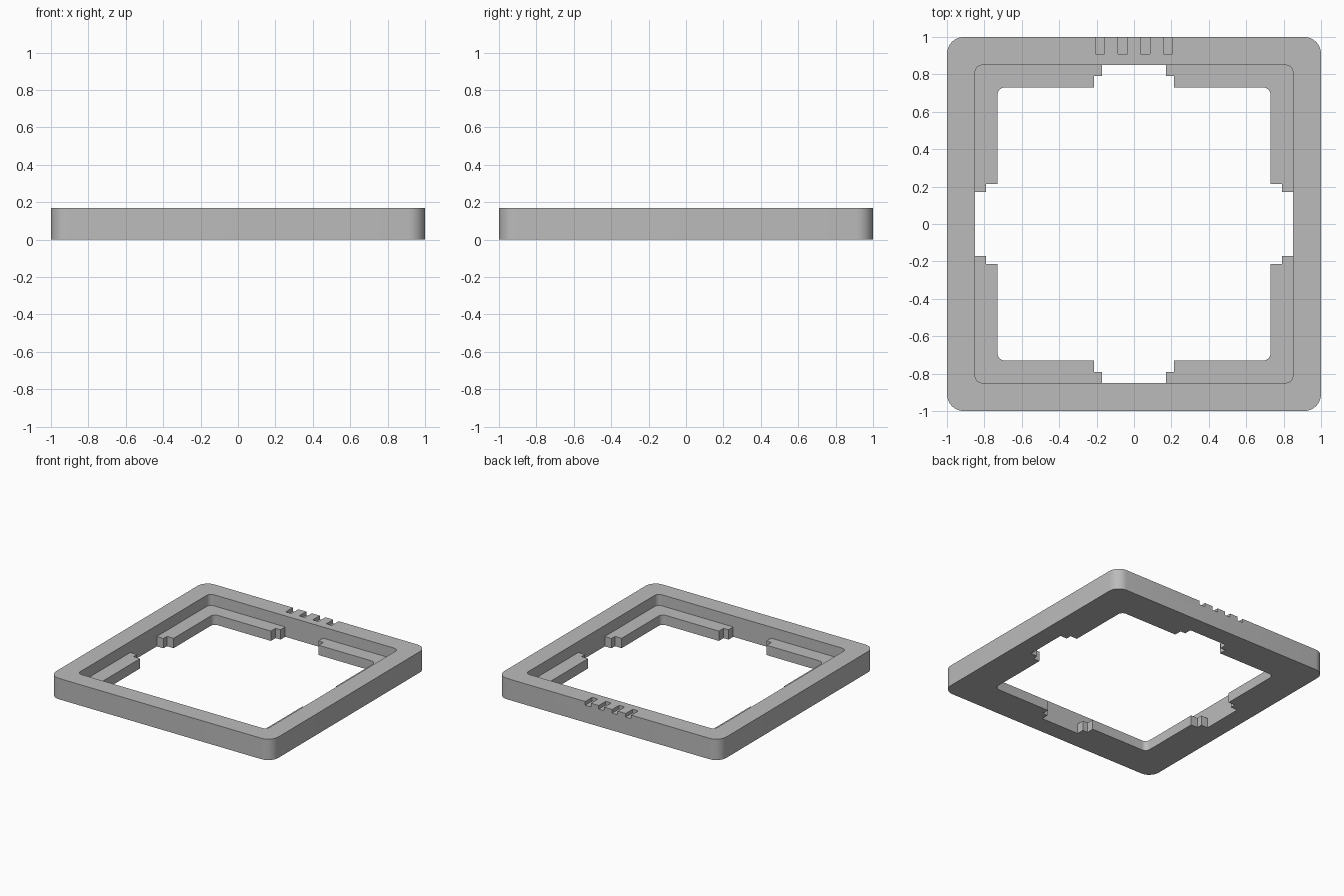
import bpy, bmesh, math
from mathutils import Vector

cube = bpy.data.objects.get("Cube")
if cube:
    bpy.data.objects.remove(cube)

HEIGHT, LEDGE = 0.17, 0.08

grey = bpy.data.materials.new("plain_grey")
grey.use_nodes = True
colour = (0.5, 0.5, 0.5, 1)
grey.diffuse_color = colour
grey.node_tree.nodes["Principled BSDF"].inputs["Base Color"].default_value = colour


def corner(half, radius, steps=8):
    """Rounded corner in the +x +y quadrant, counter-clockwise."""
    c = half - radius
    angles = [math.pi / 2 * i / steps for i in range(steps + 1)]
    return [(c + radius * math.cos(a), c + radius * math.sin(a)) for a in angles]


def four_fold(quarter):
    """Repeat a quarter outline around the centre."""
    loop = []
    for _ in range(4):
        loop += quarter
        quarter = [(-y, x) for x, y in quarter]
    return loop


def prism(name, outline, z0, z1):
    """Extrude a closed outline between two heights."""
    bm = bmesh.new()
    face = bm.faces.new([bm.verts.new((x, y, z0)) for x, y in outline])
    top = bmesh.ops.extrude_face_region(bm, geom=[face])["geom"]
    bmesh.ops.translate(bm, vec=Vector((0, 0, z1 - z0)),
                        verts=[g for g in top if isinstance(g, bmesh.types.BMVert)])
    bmesh.ops.recalc_face_normals(bm, faces=bm.faces)
    mesh = bpy.data.meshes.new(name)
    bm.to_mesh(mesh)
    bm.free()
    mesh.materials.append(grey)
    obj = bpy.data.objects.new(name, mesh)
    bpy.context.collection.objects.link(obj)
    return obj


def cut(target, cutter):
    """Subtract the cutter and discard it."""
    mod = target.modifiers.new("cut", 'BOOLEAN')
    mod.operation, mod.solver, mod.object = 'DIFFERENCE', 'EXACT', cutter
    bpy.context.view_layer.objects.active = target
    bpy.ops.object.modifier_apply(modifier=mod.name)
    bpy.data.objects.remove(cutter)


# Square frame body with rounded corners
frame = prism("frame", four_fold(corner(1.0, 0.09)), 0, HEIGHT)

# Recess that leaves a low ledge inside the rim
cut(frame, prism("recess_cutter", four_fold(corner(0.85, 0.04)), LEDGE, 0.3))

# Through opening with a stepped gap in the middle of each side
steps = [(0.85, 0.17), (0.79, 0.17), (0.79, 0.215), (0.73, 0.215)]
quarter = steps + corner(0.73, 0.04) + [(y, x) for x, y in reversed(steps)]
cut(frame, prism("opening_cutter", four_fold(quarter), -0.1, 0.3))

# Four shallow notches in the top of the back rim
for i in range(4):
    x = -0.182 + i * 0.1213
    w = 0.025
    outline = [(x - w, 0.91), (x + w, 0.91), (x + w, 1.1), (x - w, 1.1)]
    cut(frame, prism("notch_cutter", outline, HEIGHT - 0.03, 0.3))

# Smooth the rounded corners only
bpy.ops.object.select_all(action='DESELECT')
frame.select_set(True)
bpy.context.view_layer.objects.active = frame
bpy.ops.object.shade_smooth_by_angle(angle=math.radians(30))
